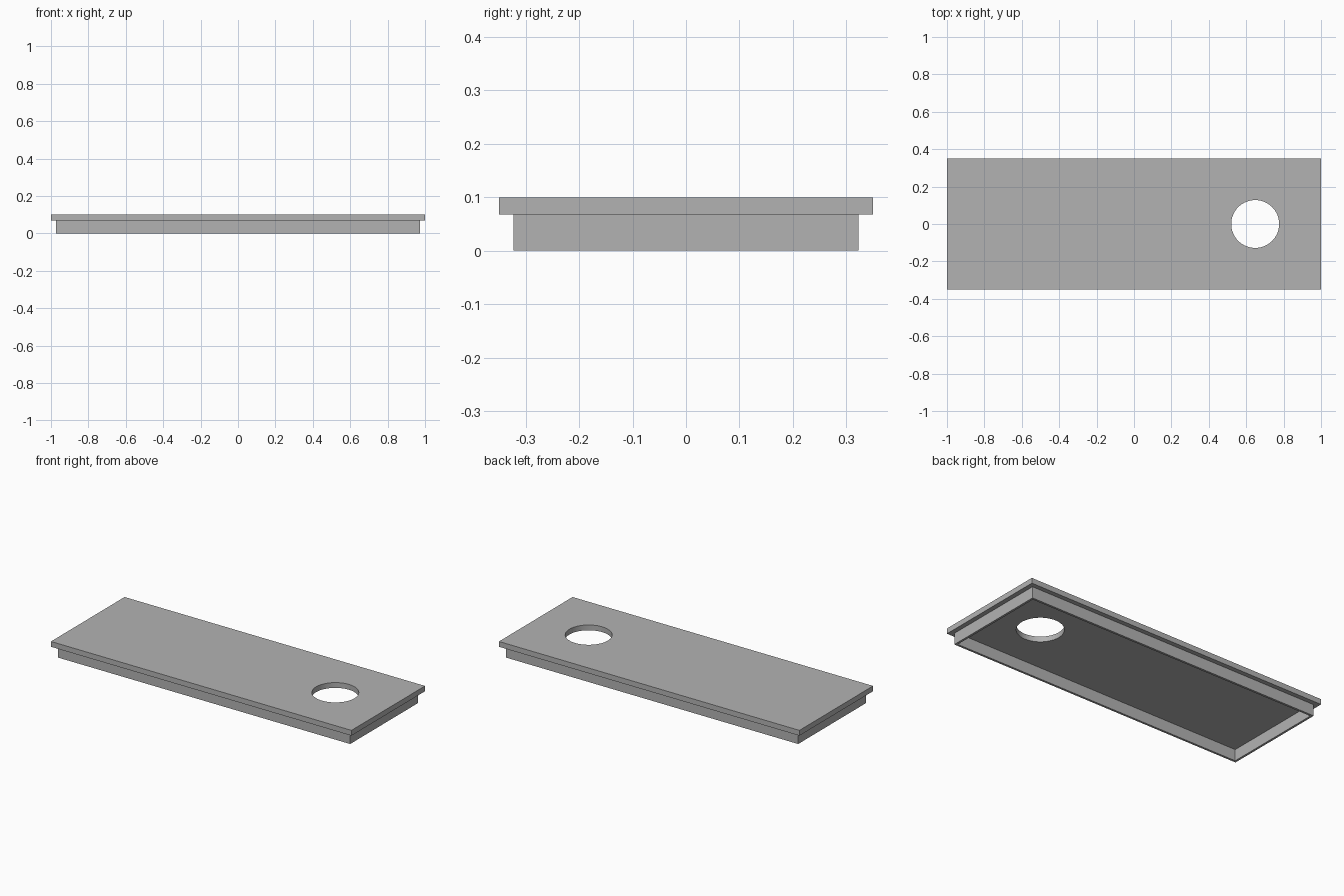
import bpy
import bmesh
import math

cube = bpy.data.objects.get("Cube")
if cube:
    bpy.data.objects.remove(cube, do_unlink=True)

HALF_X, HALF_Y = 1.0, 0.35
OVERHANG, WALL = 0.0275, 0.013
LEDGE_Z, TOP_Z = 0.068, 0.10

grey = bpy.data.materials.new("plain grey")
grey.use_nodes = True
colour = (0.45, 0.45, 0.45, 1)
grey.diffuse_color = colour
grey.node_tree.nodes["Principled BSDF"].inputs["Base Color"].default_value = colour


def rectangle(inset):
    x, y = HALF_X - inset, HALF_Y - inset
    return [(-x, -y), (x, -y), (x, y), (-x, y)]


def circle(cx, cy, radius, count):
    angles = [math.tau * i / count for i in range(count)]
    return [(cx + radius * math.cos(a), cy + radius * math.sin(a)) for a in angles]


def pierced_slab(name, outer, inner, z0, z1):
    """Extrude the area between two outlines from z0 up to z1."""
    bm = bmesh.new()
    edges = []
    for outline in (outer, inner):
        verts = [bm.verts.new((x, y, z0)) for x, y in outline]
        edges += [bm.edges.new((v, verts[i - 1])) for i, v in enumerate(verts)]
    bmesh.ops.triangle_fill(bm, edges=edges, use_beauty=True, normal=(0, 0, 1))
    result = bmesh.ops.extrude_face_region(bm, geom=bm.faces[:], use_keep_orig=True)
    raised = [g for g in result["geom"] if isinstance(g, bmesh.types.BMVert)]
    bmesh.ops.translate(bm, verts=raised, vec=(0, 0, z1 - z0))
    bmesh.ops.recalc_face_normals(bm, faces=bm.faces[:])
    mesh = bpy.data.meshes.new(name)
    bm.to_mesh(mesh)
    bm.free()
    mesh.materials.append(grey)
    obj = bpy.data.objects.new(name, mesh)
    bpy.context.collection.objects.link(obj)
    return obj


# Flat lid with a round finger hole
lid = pierced_slab("lid_plate", rectangle(0), circle(0.648, 0, 0.128, 64), LEDGE_Z, TOP_Z)

# Thin locating rim under the lid, open at the bottom
pierced_slab("locating_rim", rectangle(OVERHANG), rectangle(OVERHANG + WALL), 0, LEDGE_Z)

# Smooth the hole wall, keep every corner sharp
bpy.ops.object.select_all(action='DESELECT')
lid.select_set(True)
bpy.context.view_layer.objects.active = lid
bpy.ops.object.shade_smooth_by_angle(angle=math.radians(30))
